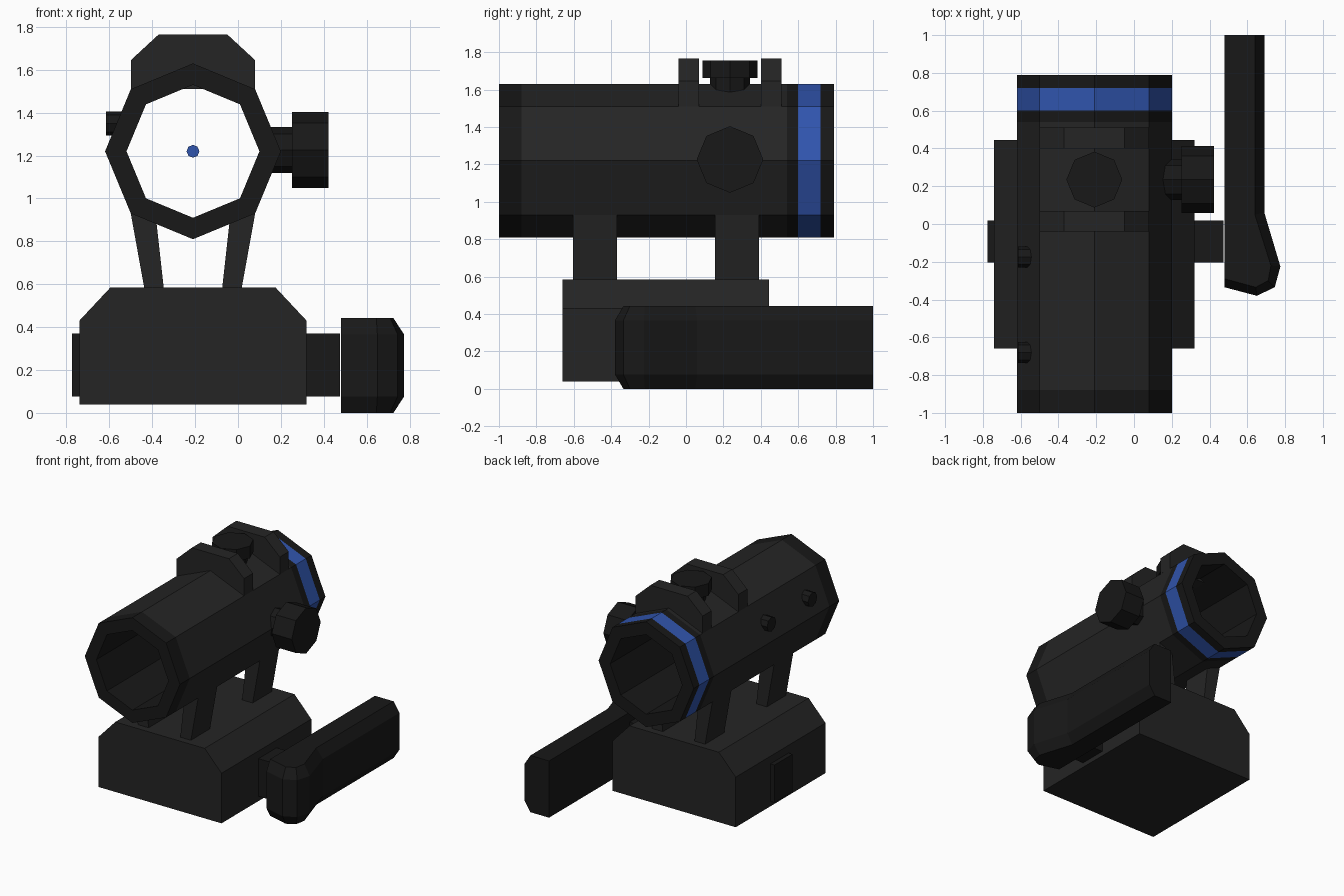
import bpy, bmesh
from math import sin, cos, pi
from mathutils import Matrix

if "Cube" in bpy.data.objects:
    bpy.data.objects.remove(bpy.data.objects["Cube"])

CX, CZ = -0.21, 1.22  # sight axis


def material(name, r, g, b):
    m = bpy.data.materials.new(name)
    m.diffuse_color = (r, g, b, 1)
    m.use_nodes = True
    m.node_tree.nodes["Principled BSDF"].inputs["Base Color"].default_value = m.diffuse_color
    return m


BODY = material("body_black", 0.018, 0.018, 0.018)
DARK = material("trim_black", 0.009, 0.009, 0.009)
BLUE = material("blue", 0.03, 0.09, 0.42)


def finish(name, bm, *mats):
    bmesh.ops.recalc_face_normals(bm, faces=bm.faces[:])
    me = bpy.data.meshes.new(name)
    bm.to_mesh(me)
    bm.free()
    for m in mats:
        me.materials.append(m)
    ob = bpy.data.objects.new(name, me)
    bpy.context.collection.objects.link(ob)
    return ob


def loft(name, rings, mat):
    """Skin a stack of equal-length rings and cap both ends."""
    bm = bmesh.new()
    vs = [[bm.verts.new(p) for p in ring] for ring in rings]
    n = len(vs[0])
    for a, b in zip(vs, vs[1:]):
        for i in range(n):
            j = (i + 1) % n
            bm.faces.new((a[i], a[j], b[j], b[i]))
    bm.faces.new(vs[0])
    bm.faces.new(vs[-1])
    return finish(name, bm, mat)


def extrude_y(name, profile, y0, y1, mat=BODY):
    return loft(name, [[(x, y, z) for x, z in profile] for y in (y0, y1)], mat)


def knob(name, center, radius, depth, axis, mat=DARK):
    """Eight-sided cylinder along an axis, corners on the cardinal directions."""
    bm = bmesh.new()
    rot = {"X": Matrix.Rotation(pi / 2, 4, "Y"), "Y": Matrix.Rotation(pi / 2, 4, "X"),
           "Z": Matrix.Identity(4)}[axis]
    bmesh.ops.create_cone(bm, cap_ends=True, segments=8, radius1=radius, radius2=radius,
                          depth=depth, matrix=Matrix.Translation(center) @ rot)
    return finish(name, bm, mat)


# Open octagonal tube with dark end bands and a blue band
bm = bmesh.new()
path = [(y, 0.41) for y in (-1, -0.88, 0.54, 0.60, 0.72, 0.79)] + [(0.79, 0.31), (-1, 0.31)]
slots = [1, 0, 1, 2, 1, 1, 1, 1]
rings = [[bm.verts.new((CX + r * sin(k * pi / 4), y, CZ + r * cos(k * pi / 4)))
          for k in range(8)] for y, r in path]
for s, slot in enumerate(slots):
    a, b = rings[s], rings[(s + 1) % len(rings)]
    for k in range(8):
        j = (k + 1) % 8
        bm.faces.new((a[k], a[j], b[j], b[k])).material_index = slot
finish("sight_tube", bm, BODY, DARK, BLUE)

# Aiming dot inside the tube
knob("aiming_dot", (CX, 0.1, CZ), 0.03, 0.01, "Y", BLUE)

# Guard walls either side of the top turret
guard = [(-0.5, 1.51), (-0.5, 1.645), (-0.37, 1.765), (-0.05, 1.765), (0.08, 1.645), (0.08, 1.51)]
for i, y in enumerate((-0.04, 0.40)):
    extrude_y(f"turret_guard_{i + 1}", guard, y, y + 0.11)

# Turrets: top and right side
knob("top_turret_neck", (CX, 0.235, 1.62), 0.107, 0.09, "Z")
knob("top_turret_cap", (CX, 0.235, 1.708), 0.148, 0.095, "Z")
knob("side_turret_neck", (0.19, 0.235, 1.226), 0.107, 0.13, "X")
knob("side_turret_cap", (0.337, 0.235, 1.226), 0.178, 0.172, "X")

# Small bolts on the left of the tube
for i, y in enumerate((-0.175, -0.68)):
    knob(f"side_bolt_{i + 1}", (-0.56, y, 1.35), 0.056, 0.11, "X")

# Slanted legs, mirrored about the sight axis
leg = [(0.29, 0.93), (0.225, 0.57), (0.135, 0.57), (0.17, 0.885)]
for row, y in (("front", -0.605), ("rear", 0.155)):
    for side, s in (("left", -1), ("right", 1)):
        extrude_y(f"{row}_{side}_leg", [(CX + s * x, z) for x, z in leg], y, y + 0.235)

# Chamfered base block
extrude_y("mount_base", [(-0.74, 0.04), (-0.74, 0.43), (-0.595, 0.585), (0.175, 0.585),
                         (0.32, 0.43), (0.32, 0.04)], -0.66, 0.445)

# Square clamp bar passing through the base
extrude_y("clamp_bar", [(-0.775, 0.077), (-0.775, 0.37), (0.475, 0.37), (0.475, 0.077)],
          -0.205, 0.018, DARK)

# Locking lever, chamfered on its outer edges
full = [(0.48, 1), (0.69, 1), (0.69, 0.06), (0.775, -0.225), (0.745, -0.335), (0.65, -0.38), (0.48, -0.335)]
inset = [(0.48, 1), (0.64, 1), (0.64, 0.05), (0.725, -0.22), (0.71, -0.30), (0.645, -0.335), (0.48, -0.29)]
loft("locking_lever", [[(x, y, z) for x, y in ring] for ring, z in
                       ((inset, 0), (full, 0.077), (full, 0.365), (inset, 0.442))], DARK)
